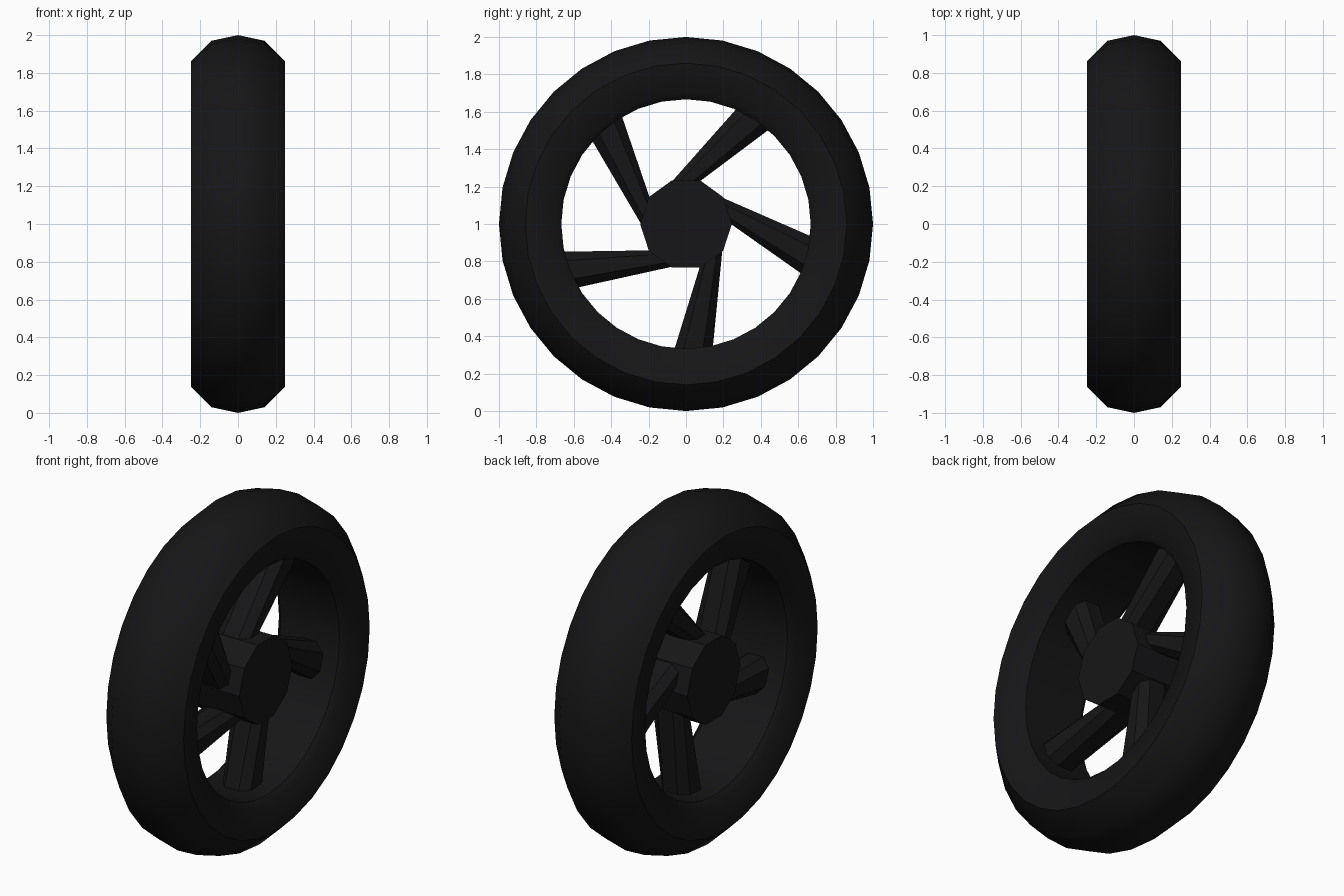
import bpy, bmesh
from math import sin, cos, radians, pi
from mathutils import Vector, Matrix

if "Cube" in bpy.data.objects:
    bpy.data.objects.remove(bpy.data.objects["Cube"])

black = bpy.data.materials.new("black_rubber")
black.diffuse_color = (0.008, 0.008, 0.009, 1)
black.use_nodes = True
black.node_tree.nodes["Principled BSDF"].inputs["Base Color"].default_value = black.diffuse_color


def polar(x, r, deg):
    return Vector((x, r * cos(radians(deg)), 1 + r * sin(radians(deg))))


def finish(bm, name, smooth=None):
    bmesh.ops.recalc_face_normals(bm, faces=bm.faces)
    me = bpy.data.meshes.new(name)
    bm.to_mesh(me)
    bm.free()
    me.materials.append(black)
    ob = bpy.data.objects.new(name, me)
    bpy.context.collection.objects.link(ob)
    if smooth:
        bpy.ops.object.select_all(action='DESELECT')
        ob.select_set(True)
        bpy.context.view_layer.objects.active = ob
        bpy.ops.object.shade_smooth_by_angle(angle=radians(smooth))
    return ob


def bridge(bm, a, b):
    n = len(a)
    for i in range(n):
        j = (i + 1) % n
        bm.faces.new((a[i], a[j], b[j], b[i]))


# Tyre and rim: closed profile (x, radius) revolved in 32 steps
half = [(0.14, 0.97), (0.25, 0.86), (0.225, 0.70), (0.19, 0.667)]
profile = [(0, 1.0)] + half + [(-x, r) for x, r in reversed(half)]
bm = bmesh.new()
rings = [[bm.verts.new(polar(x, r, k * 360 / 32)) for x, r in profile]
         for k in range(32)]
for k in range(32):
    bridge(bm, rings[k], rings[(k + 1) % 32])
finish(bm, "tyre", 40)

# Hub: ten-sided drum
bm = bmesh.new()
ends = [[bm.verts.new(polar(x, 0.245, k * 36)) for k in range(10)]
        for x in (-0.18, 0.18)]
bridge(bm, *ends)
for e in ends:
    bm.faces.new(e)
finish(bm, "hub")


# Spokes: chamfered section lofted from a hub side to the rim
def section(bm, r, deg_a, deg_b, side, thick):
    a, b = polar(0, r, deg_a), polar(0, r, deg_b)
    shape = [(0, side), (0.25, thick), (0.75, thick), (1, side),
             (1, -side), (0.75, -thick), (0.25, -thick), (0, -side)]
    return [bm.verts.new(a.lerp(b, u) + Vector((x, 0, 0))) for u, x in shape]


for i in range(5):
    turn = i * 72
    bm = bmesh.new()
    base = section(bm, 0.24, 108 + turn, 72 + turn, 0.05, 0.10)
    tip = section(bm, 0.685, 66 + turn, 48.5 + turn, 0.045, 0.09)
    bridge(bm, base, tip)
    bm.faces.new(base)
    bm.faces.new(tip)
    finish(bm, f"spoke_{i + 1}")
